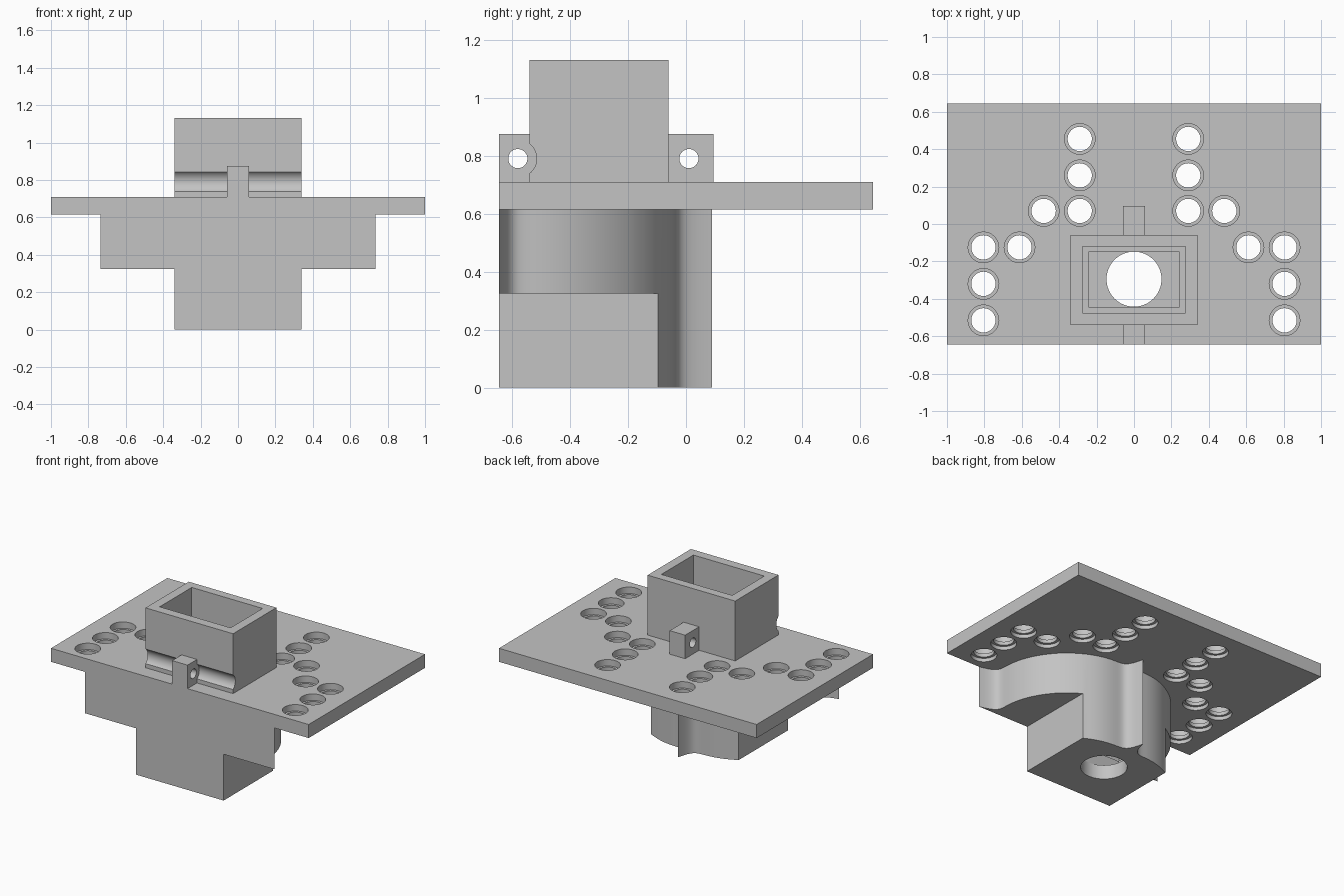
import bpy, bmesh, math

cube = bpy.data.objects.get("Cube")
if cube:
    bpy.data.objects.remove(cube, do_unlink=True)

grey = bpy.data.materials.new("plain grey")
grey.use_nodes = True
grey.diffuse_color = (0.55, 0.55, 0.55, 1)
grey.node_tree.nodes["Principled BSDF"].inputs["Base Color"].default_value = (0.55, 0.55, 0.55, 1)


def prism(name, outline, z0, z1):
    """Extrude a counter-clockwise xy outline between two heights."""
    bm = bmesh.new()
    face = bm.faces.new([bm.verts.new((x, y, z0)) for x, y in outline])
    lift = bmesh.ops.extrude_face_region(bm, geom=[face])
    top = [v for v in lift["geom"] if isinstance(v, bmesh.types.BMVert)]
    bmesh.ops.translate(bm, verts=top, vec=(0, 0, z1 - z0))
    bmesh.ops.recalc_face_normals(bm, faces=bm.faces)
    mesh = bpy.data.meshes.new(name)
    bm.to_mesh(mesh)
    bm.free()
    mesh.materials.append(grey)
    ob = bpy.data.objects.new(name, mesh)
    bpy.context.collection.objects.link(ob)
    return ob


def box(name, half_x, y0, y1, z0, z1):
    return prism(name, [(-half_x, y0), (half_x, y0), (half_x, y1), (-half_x, y1)], z0, z1)


def disc(x, y, r, n=48):
    return [(x + r * math.cos(2 * math.pi * i / n), y + r * math.sin(2 * math.pi * i / n)) for i in range(n)]


def rod_x(name, y, z, r, half_x):
    """Cylinder lying along x."""
    ob = prism(name, disc(0, 0, r), -half_x, half_x)
    for v in ob.data.vertices:
        a, b, c = v.co
        v.co = (c, y + a, z + b)
    return ob


def combine(target, tool, operation):
    """Apply a boolean and drop the helper."""
    tool.hide_render = True
    mod = target.modifiers.new("cut", "BOOLEAN")
    mod.operation, mod.solver, mod.object = operation, "EXACT", tool
    bpy.context.view_layer.update()
    graph = bpy.context.evaluated_depsgraph_get()
    mesh = bpy.data.meshes.new_from_object(target.evaluated_get(graph))
    target.modifiers.clear()
    target.data = mesh
    bpy.data.objects.remove(tool, do_unlink=True)


FRONT, UNDER, TOP = -0.645, 0.615, 0.71

# Lobed half outline: a round with a pointed fin on each axis
quarter = []
STEPS = 28
for k in range(STEPS + 1):
    t = 45 * (k / STEPS) ** 1.6
    r = 0.65 - 0.07 * math.exp(-t / 14) + 0.155 * math.exp(-t / 2.5)
    quarter.append((r * math.cos(math.radians(t)), r * math.sin(math.radians(t))))
right_side = quarter + [(v, u) for u, v in reversed(quarter[:-1])]
lobes = right_side + [(-u, v) for u, v in reversed(right_side[:-1])]
lobes = [(u, v + FRONT) for u, v in lobes]

# Plate with upper and lower mount
body = box("mounting_plate", 1, FRONT, -FRONT, UNDER, TOP)
combine(body, prism("upper_mount", lobes, 0.325, UNDER), "UNION")
back = [p for p in lobes if abs(p[0]) < 0.335 and p[1] > -0.3]
lower = [(-0.34, FRONT), (0.34, FRONT), (0.34, -0.097)] + back + [(-0.34, -0.097)]
combine(body, prism("lower_mount", lower, 0, 0.325), "UNION")

# Square tower with a groove across its front
tower = box("tower", 0.34, -0.54, -0.06, TOP, 1.13)
combine(tower, rod_x("groove", -0.58, 0.79, 0.065, 0.5), "DIFFERENCE")
combine(body, tower, "UNION")

# Drilled lugs before and behind the tower
for y0, y1, hole_y in ((FRONT, -0.5, -0.58), (-0.08, 0.095, 0.01)):
    lug = box("lug", 0.06, y0, y1, TOP, 0.875)
    combine(body, lug, "UNION")
for hole_y in (-0.58, 0.01):
    combine(body, rod_x("lug_hole", hole_y, 0.79, 0.033, 0.1), "DIFFERENCE")

# Stepped socket and floor opening
combine(body, box("socket", 0.275, -0.475, -0.12, 0.2, 1.3), "DIFFERENCE")
combine(body, box("socket_step", 0.243, -0.443, -0.15, 0.1, 0.3), "DIFFERENCE")
combine(body, prism("floor_hole", disc(0, -0.295, 0.147, 64), -0.1, 0.15), "DIFFERENCE")

# Plate holes, each with a thin inner lip
spots = [(0.29, 0.455), (0.29, 0.26), (0.29, 0.07), (0.483, 0.07),
         (0.612, -0.125), (0.805, -0.125), (0.805, -0.32), (0.805, -0.515)]
for x, y in spots:
    for side in (-1, 1):
        for r, z0, z1 in ((0.065, 0.5, 0.8), (0.082, 0.665, 0.8), (0.082, 0.5, 0.64)):
            combine(body, prism("plate_hole", disc(side * x, y, r, 32), z0, z1), "DIFFERENCE")

# Smooth curved walls, keep corners sharp
body.name = "holder_body"
bpy.ops.object.select_all(action="DESELECT")
body.select_set(True)
bpy.context.view_layer.objects.active = body
bpy.ops.object.shade_smooth_by_angle(angle=math.radians(25))
